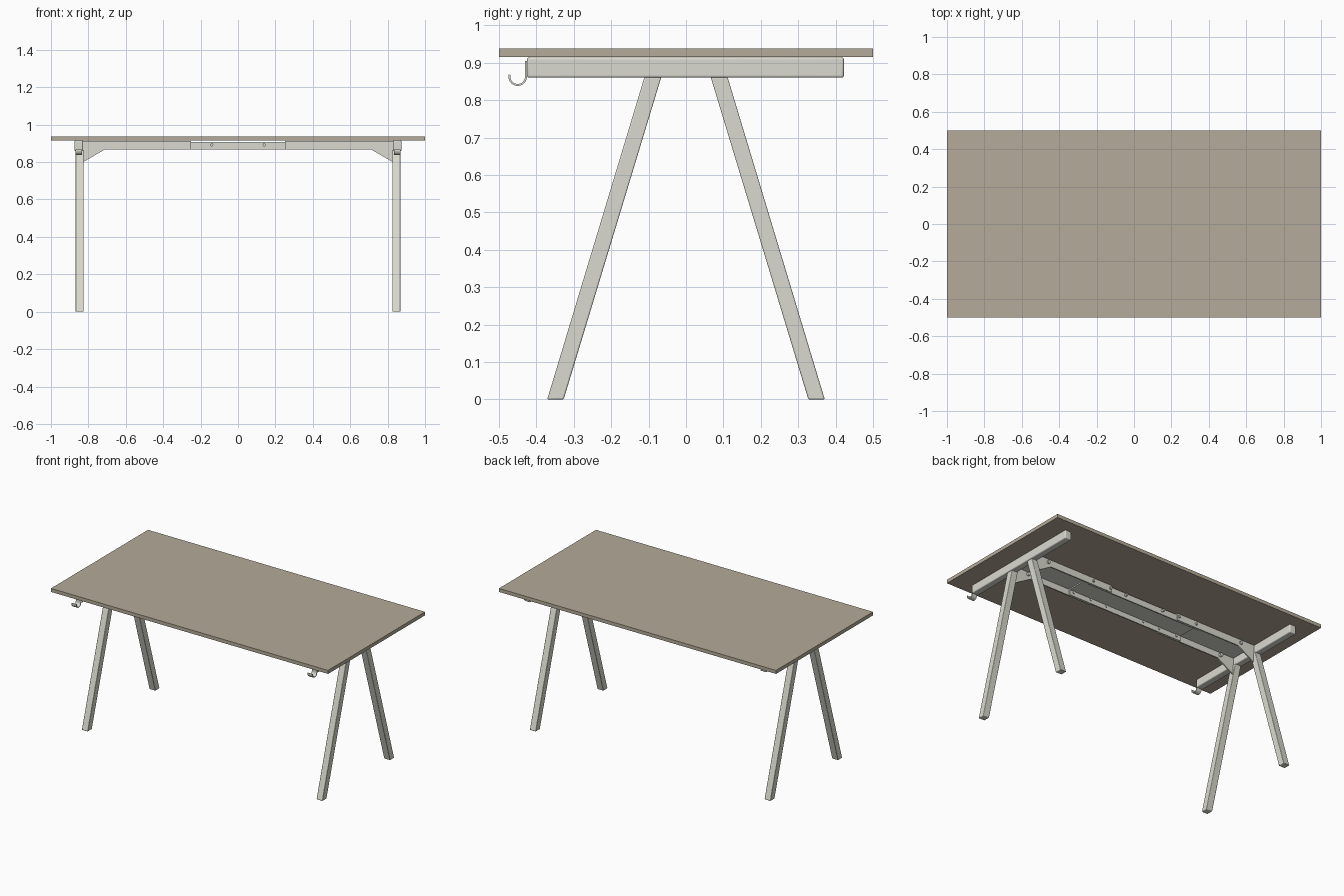
import bpy, bmesh, math
from mathutils import Vector

if "Cube" in bpy.data.objects:
    bpy.data.objects.remove(bpy.data.objects["Cube"])


def material(name, rgb):
    m = bpy.data.materials.new(name)
    m.diffuse_color = (*rgb, 1)
    m.use_nodes = True
    m.node_tree.nodes["Principled BSDF"].inputs["Base Color"].default_value = m.diffuse_color
    return m


WOOD = material("warm taupe top", (0.46, 0.41, 0.32))
METAL = material("pale grey metal", (0.70, 0.70, 0.63))


def prism(name, points, axis, a, b, mat=METAL, bevel=0.0):
    """Extrude a 2D profile (y,z for axis x / x,z for axis y) from a to b."""
    bm = bmesh.new()
    place = (lambda p, t: (t, p[0], p[1])) if axis == "x" else (lambda p, t: (p[0], t, p[1]))
    face = bm.faces.new([bm.verts.new(place(p, a)) for p in points])
    ext = bmesh.ops.extrude_face_region(bm, geom=[face])["geom"]
    shift = Vector((b - a, 0, 0) if axis == "x" else (0, b - a, 0))
    bmesh.ops.translate(bm, vec=shift, verts=[v for v in ext if isinstance(v, bmesh.types.BMVert)])
    bmesh.ops.recalc_face_normals(bm, faces=bm.faces)
    mesh = bpy.data.meshes.new(name)
    bm.to_mesh(mesh)
    bm.free()
    obj = bpy.data.objects.new(name, mesh)
    bpy.context.collection.objects.link(obj)
    mesh.materials.append(mat)
    if bevel:
        mod = obj.modifiers.new("soft edges", "BEVEL")
        mod.width, mod.segments, mod.limit_method = bevel, 3, "ANGLE"
        smooth(obj)
    return obj


def smooth(obj):
    bpy.ops.object.select_all(action="DESELECT")
    obj.select_set(True)
    bpy.context.view_layer.objects.active = obj
    bpy.ops.object.shade_smooth_by_angle(angle=math.radians(35))


def rect(u0, u1, v0, v1):
    return [(u0, v0), (u1, v0), (u1, v1), (u0, v1)]


def bolt(name, x, y, z, radius, length):
    bpy.ops.mesh.primitive_cylinder_add(vertices=16, radius=radius, depth=length,
                                        location=(x, y, z), rotation=(math.pi / 2, 0, 0))
    obj = bpy.context.object
    obj.name = name
    obj.data.materials.append(METAL)
    smooth(obj)


# Table top
prism("table_top", rect(-0.5, 0.5, 0.915, 0.938), "x", -1, 1, WOOD)

for sx, side in ((-1, "left"), (1, "right")):
    # End rail under the top, lower corners rounded
    prism(f"{side}_end_rail", rect(-0.425, 0.422, 0.86, 0.915), "x",
          sx * 0.852 - 0.023, sx * 0.852 + 0.023, bevel=0.006)

    # Splayed legs
    for sy, end in ((-1, "front"), (1, "back")):
        leg = [(sy * 0.327, 0), (sy * 0.371, 0), (sy * 0.111, 0.862), (sy * 0.066, 0.862)]
        prism(f"{side}_{end}_leg", leg, "x", sx * 0.847 - 0.022, sx * 0.847 + 0.022, bevel=0.004)

    # Curved hook at the front end of the rail
    arc = [math.radians(t) for t in range(170, 361, 19)]
    hook = [(-0.45 + 0.025 * math.cos(t), 0.864 + 0.026 * math.sin(t)) for t in arc]
    hook += [(-0.425, 0.905), (-0.430, 0.905)]
    hook += [(-0.45 + 0.020 * math.cos(t), 0.864 + 0.021 * math.sin(t)) for t in reversed(arc)]
    prism(f"{side}_hook", hook, "x", sx * 0.852 - 0.018, sx * 0.852 + 0.018)

    # Telescoping outer beam: web and gusseted side plates
    prism(f"{side}_beam_web", rect(-0.095, 0.095, 0.908, 0.914), "x", sx * 0.25, sx * 0.83)
    for sy, end in ((-1, "front"), (1, "back")):
        plate = [(sx * 0.25, 0.912), (sx * 0.25, 0.868), (sx * 0.71, 0.868),
                 (sx * 0.828, 0.80), (sx * 0.828, 0.912)]
        prism(f"{side}_{end}_gusset_plate", plate, "y", sy * 0.089, sy * 0.097)

# Inner beam running between the outer sections
channel = [(-0.088, 0.868), (-0.088, 0.908), (0.088, 0.908), (0.088, 0.868),
           (0.080, 0.868), (0.080, 0.901), (-0.080, 0.901), (-0.080, 0.868)]
prism("inner_beam", channel, "x", -0.42, 0.42)

# Bolts through the beam sides
for x in (0.14, 0.26, 0.39, 0.73):
    for sx in (-1, 1):
        for sy in (-1, 1):
            big = x > 0.7
            bolt("beam_bolt", sx * x, sy * 0.090, 0.892, 0.011 if big else 0.008, 0.030)
